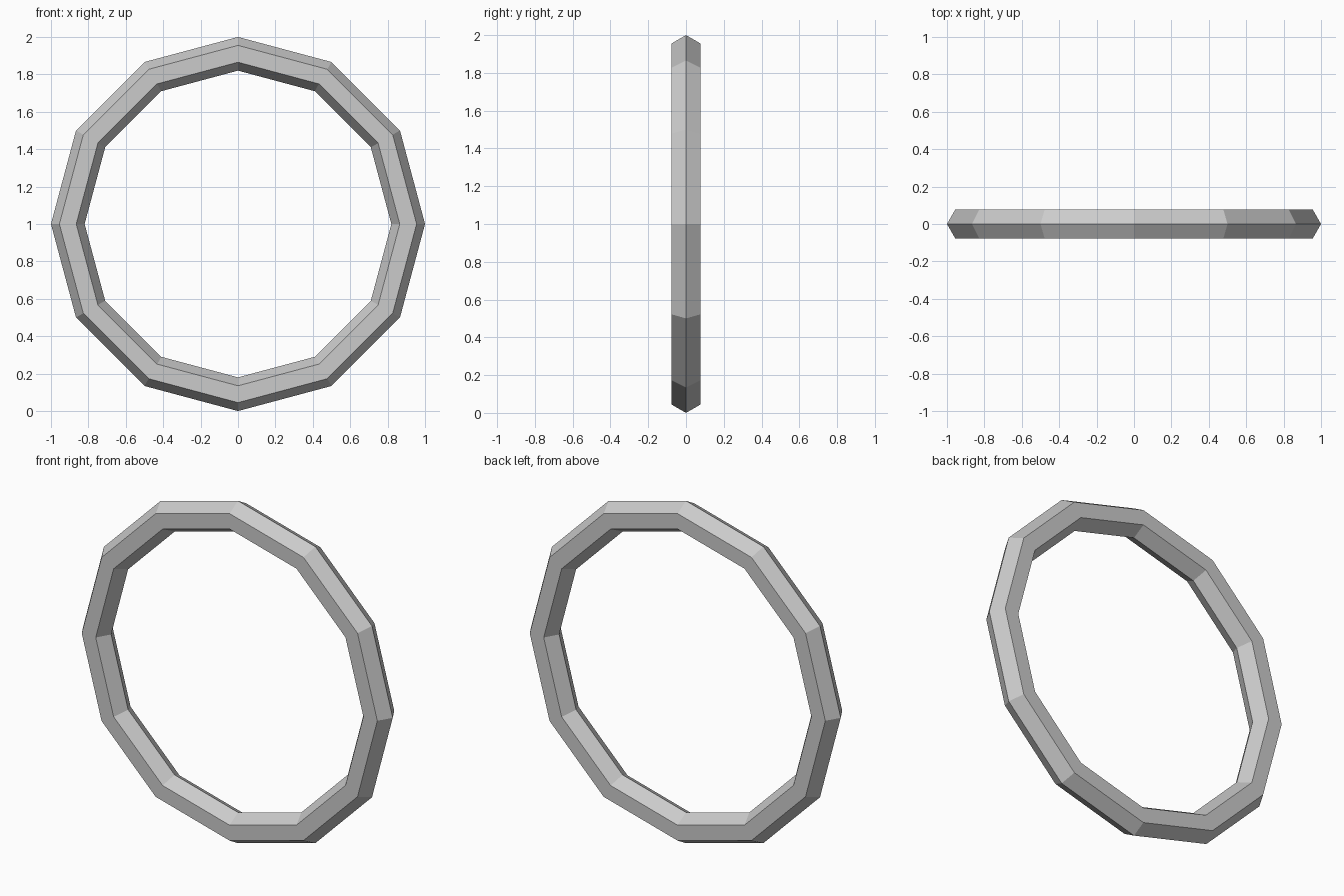
import bpy
from math import pi

if "Cube" in bpy.data.objects:
    bpy.data.objects.remove(bpy.data.objects["Cube"])

# Low-poly ring: 12 segments around, hexagonal cross-section, standing upright
bpy.ops.mesh.primitive_torus_add(
    major_segments=12, minor_segments=6,
    major_radius=0.91, minor_radius=0.09,
    location=(0, 0, 1), rotation=(pi / 2, 0, 0))
ring = bpy.context.object
ring.name = "ring"
bpy.ops.object.transform_apply(location=True, rotation=True, scale=True)
bpy.ops.object.shade_flat()
